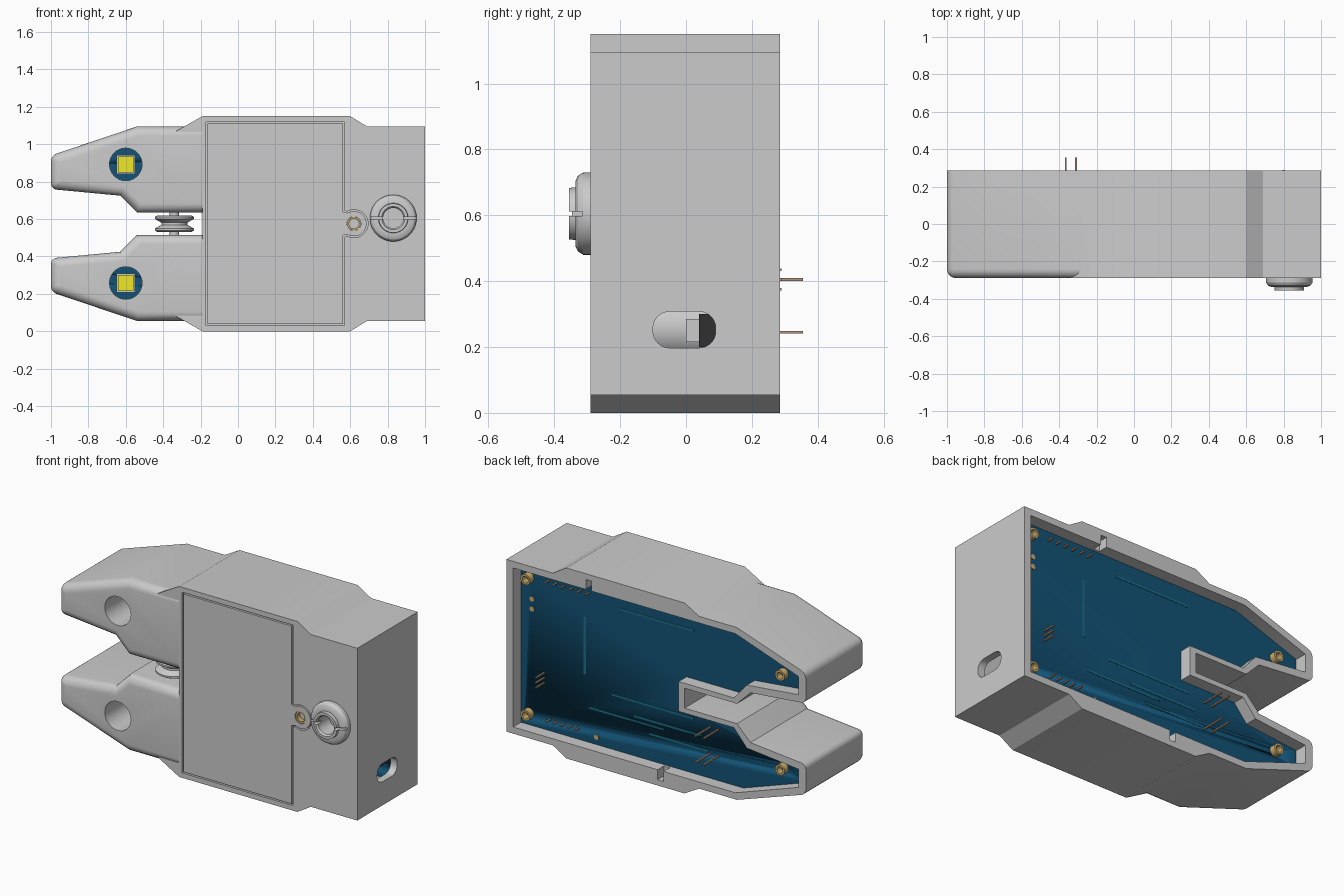
import bpy, bmesh
from math import sin, cos, pi, radians
from mathutils import Matrix, Vector

if "Cube" in bpy.data.objects:
    bpy.data.objects.remove(bpy.data.objects["Cube"])

CZ = 0.575            # mirror height of the body
FRONT, BACK = -0.29, 0.285


def material(name, rgb):
    m = bpy.data.materials.new(name)
    m.diffuse_color = (*rgb, 1)
    m.use_nodes = True
    m.node_tree.nodes["Principled BSDF"].inputs["Base Color"].default_value = m.diffuse_color
    return m


BLUE = material("board_blue", (0.006, 0.085, 0.18))
TEAL = material("trace_teal", (0.01, 0.16, 0.25))
GOLD = material("gold", (0.6, 0.42, 0.15))
COPPER = material("pin_metal", (0.45, 0.3, 0.2))
YELLOW = material("led_yellow", (0.85, 0.8, 0.02))
WHITE = material("led_white", (0.8, 0.8, 0.8))
BLACK = material("black", (0.03, 0.03, 0.03))


def finish(bm, name, mat=None, smooth=True):
    bmesh.ops.recalc_face_normals(bm, faces=bm.faces)
    me = bpy.data.meshes.new(name)
    bm.to_mesh(me)
    bm.free()
    ob = bpy.data.objects.new(name, me)
    bpy.context.collection.objects.link(ob)
    if mat:
        me.materials.append(mat)
    if smooth:
        smooth_obj(ob)
    return ob


def smooth_obj(ob):
    bpy.ops.object.select_all(action='DESELECT')
    ob.select_set(True)
    bpy.context.view_layer.objects.active = ob
    bpy.ops.object.shade_smooth_by_angle(angle=radians(30))


def prism_bm(pts, y0, y1):
    bm = bmesh.new()
    f = bm.faces.new([bm.verts.new((x, y0, z)) for x, z in pts])
    r = bmesh.ops.extrude_face_region(bm, geom=[f])
    bmesh.ops.translate(bm, vec=(0, y1 - y0, 0),
                        verts=[v for v in r['geom'] if isinstance(v, bmesh.types.BMVert)])
    bmesh.ops.recalc_face_normals(bm, faces=bm.faces)
    return bm


def prism(name, pts, y0, y1, mat=None):
    return finish(prism_bm(pts, y0, y1), name, mat)


def box(name, x0, x1, y0, y1, z0, z1, mat=None):
    return prism(name, [(x0, z0), (x1, z0), (x1, z1), (x0, z1)], y0, y1, mat)


def arc(cx, cz, r, a0, a1, n):
    return [(cx + r * cos(radians(a0 + (a1 - a0) * i / n)),
             cz + r * sin(radians(a0 + (a1 - a0) * i / n))) for i in range(n + 1)]


def disc(name, x, z, r, y0, y1, mat=None, n=40):
    return prism(name, arc(x, z, r, 0, 360, n)[:-1], y0, y1, mat)


def mirrored(half):
    """Half outline (x, height above CZ) -> closed symmetric outline."""
    return [(x, CZ + d) for x, d in half] + [(x, CZ - d) for x, d in reversed(half)]


def lathe(name, profile, loc, along_y=False, mat=None, n=48):
    """Closed (radius, height) profile spun into a ring."""
    bm = bmesh.new()
    rings = [[bm.verts.new((r * cos(2 * pi * i / n), r * sin(2 * pi * i / n), h))
              for i in range(n)] for r, h in profile]
    for a, b in zip(rings, rings[1:] + rings[:1]):
        for i in range(n):
            j = (i + 1) % n
            bm.faces.new((a[i], a[j], b[j], b[i]))
    m = Matrix.Translation(loc)
    if along_y:
        m = m @ Matrix.Rotation(pi / 2, 4, 'X')   # height points to -y
    bm.transform(m)
    return finish(bm, name, mat)


def boolean(ob, cutters, op='DIFFERENCE'):
    for c in cutters:
        c.hide_render = True
        mod = ob.modifiers.new("cut", 'BOOLEAN')
        mod.operation, mod.object, mod.solver = op, c, 'EXACT'
        bpy.context.view_layer.objects.active = ob
        bpy.ops.object.modifier_apply(modifier=mod.name)
        bpy.data.objects.remove(c)


def fork(sign):
    """Pointed prong with rounded tip and rounded front rim."""
    half = [(-.1, .52), (-.54, .52), (-1, .365), (-1, .185), (-.63, .15), (-.54, .06), (-.1, .06)]
    bm = prism_bm([(x, CZ + sign * d) for x, d in half], FRONT, BACK)
    tips = [e for e in bm.edges if all(v.co.x < -.99 for v in e.verts)
            and abs(e.verts[0].co.y - e.verts[1].co.y) > .1]
    bmesh.ops.bevel(bm, geom=tips, offset=.03, segments=4, profile=.5, affect='EDGES')
    rim = [e for e in bm.edges if all(v.co.y < FRONT + .001 for v in e.verts)
           and not all(v.co.x > -.11 for v in e.verts)]
    bmesh.ops.bevel(bm, geom=rim, offset=.05, segments=6, profile=.5, affect='EDGES')
    return finish(bm, "fork")


# housing: main block with side bumps, two prongs, open at the back
housing = prism("housing", mirrored([(1, .52), (.69, .52), (.6, .575), (-.19, .575),
                                     (-.34, .49), (-.19, .49)]), FRONT, BACK)
boolean(housing, [fork(1), fork(-1)], 'UNION')
CAVITY = mirrored([(.955, .48), (-.53, .48), (-.95, .335), (-.95, .225),
                   (-.605, .19), (-.52, .09), (-.15, .09)])
PANEL = [(-.17, 1.12), (.57, 1.12)] + arc(.62, CZ, .075, 120, -120, 24) + [(.57, .03), (-.17, .03)]
PANEL[2:2] = [(.57, .645)]
PANEL[-2:-2] = [(.57, .505)]
slot = arc(.04, .2575, .05, 90, 0, 8) + arc(.04, .2475, .05, 0, -90, 8) \
    + arc(-.05, .2475, .05, -90, -180, 8) + arc(-.05, .2575, .05, 180, 90, 8)
side_slot = prism("side_slot_cutter", slot, -.1, .1)
side_slot.data.transform(Matrix.Translation((1, 0, 0)) @ Matrix.Rotation(pi / 2, 4, 'Z'))
boolean(housing, [
    prism("cavity_cutter", CAVITY, FRONT + .04, BACK + .1),
    prism("panel_cutter", PANEL, FRONT - .1, FRONT + .035),
    side_slot,
    disc("cable_hole_cutter", .83, .605, .055, FRONT - .1, FRONT + .1),
    box("top_notch_cutter", .43, .47, .225, .4, 1.03, 1.115),
    box("bottom_notch_cutter", -.05, -.01, .225, .4, .035, .12),
    *[disc("lamp_hole_cutter", -.6, CZ + s * .317, .087, FRONT - .1, FRONT + .1) for s in (1, -1)],
])
smooth_obj(housing)

# inset front panel, a hair smaller than its recess
g = .008
INNER = [(-.17 + g, 1.12 - g), (.57 - g, 1.12 - g), (.57 - g, .645 - g)] \
    + arc(.62, CZ, .075 - g, 120, -120, 24) + [(.57 - g, .505 + g), (.57 - g, .03 + g), (-.17 + g, .03 + g)]
panel = prism("front_panel", INNER, FRONT, FRONT + .036)
boolean(panel, [disc("screw_hole_cutter", .62, CZ, .037, -.5, 0)])
smooth_obj(panel)
lathe("panel_screw_insert", [(.026, 0), (.036, 0), (.036, -.03), (.026, -.03)],
      (.62, FRONT + .004, CZ), True, GOLD, 32)

# cable collar with a cross slot
collar = lathe("cable_collar", [(.054, -.06), (.054, .055), (.062, .065), (.078, .065), (.08, .046),
                                (.098, .046), (.115, .038), (.125, .022), (.125, -.001),
                                (.075, -.001), (.075, -.06)], (.83, FRONT, .605), True)
boolean(collar, [box("slot_cutter", s, s + .09, -.5, FRONT - .025, .598, .612) for s in (.69, .885)])
smooth_obj(collar)
disc("collar_floor", .83, .605, .07, FRONT + .05, FRONT + .06)

# grooved wheel between the prongs, on a vertical axle
lathe("grooved_wheel", [(.02, .045), (.09, .045), (.105, .036), (.105, .026), (.07, .006),
                        (.07, -.006), (.105, -.026), (.105, -.036), (.09, -.045), (.02, -.045)],
      (-.34, -.12, CZ))
lathe("wheel_axle", [(.001, .08), (.025, .08), (.025, -.08), (.001, -.08)], (-.34, -.12, CZ))

# circuit board with gold-rimmed mounting holes
B0, B1 = .175, .21
board = prism("circuit_board", CAVITY, B0, B1, BLUE)
mounts = [(.9, .41), (.9, -.41), (-.8, .285), (-.8, -.285)]
boolean(board, [disc("mount_cutter", x, CZ + d, .03, 0, .4) for x, d in mounts])
for x, d in mounts:
    lathe("mount_ring", [(.02, .003), (.032, .003), (.032, -.038), (.02, -.038)],
          (x, B1 - .001 - .035 + .035, CZ + d), True, GOLD, 24).location.y = .002 - .001
for x, z in [(.88, .86), (.88, .80), (.45, .14)]:
    disc("gold_pad", x, z, .015, B1 - .01, B1 + .004, GOLD, 16)

# copper traces on the back of the board
for x0, x1, z in [(-.2, .35, .42), (-.25, .2, .33), (.0, .5, .3), (-.2, .3, .95), (-.3, .1, .25)]:
    box("trace", x0, x1, B1 - .005, B1 + .002, z, z + .012, TEAL)
box("trace_upright", .52, .535, B1 - .005, B1 + .002, .5, .85, TEAL)

# lamps at the bottom of guide tubes behind the prong holes
for s in (1, -1):
    z = CZ + s * .317
    lathe("lamp_tube", [(.087, 0), (.1, 0), (.1, -.4), (.087, -.4)], (-.6, FRONT + .03, z), True)
    box("lamp_base", -.65, -.55, B0 - .02, B0 + .005, z - .05, z + .05, WHITE)
    box("lamp_chip", -.642, -.558, B0 - .035, B0 - .015, z - .042, z + .042, YELLOW)


def pin(x, z, y1):
    box("pin", x - .005, x + .005, B0 - .02, y1, z - .004, z + .004, COPPER)


# long sensor leads and short header pins
for z in (.405, .245):
    for x in (-.365, -.31):
        pin(x, z, .355)
for i in range(3):
    pin(.8, .375 + .03 * i, .29)
for i in range(6):
    pin(.77 - .054 * i, 1.0, .25)
for i in range(5):
    pin(.76 - .048 * i, .165, .25)

# switch seen through the side slot
box("switch_body", .76, .88, .04, B0, .2, .3, BLACK)
box("switch_lever", .79, .87, 0, .045, .215, .285)
